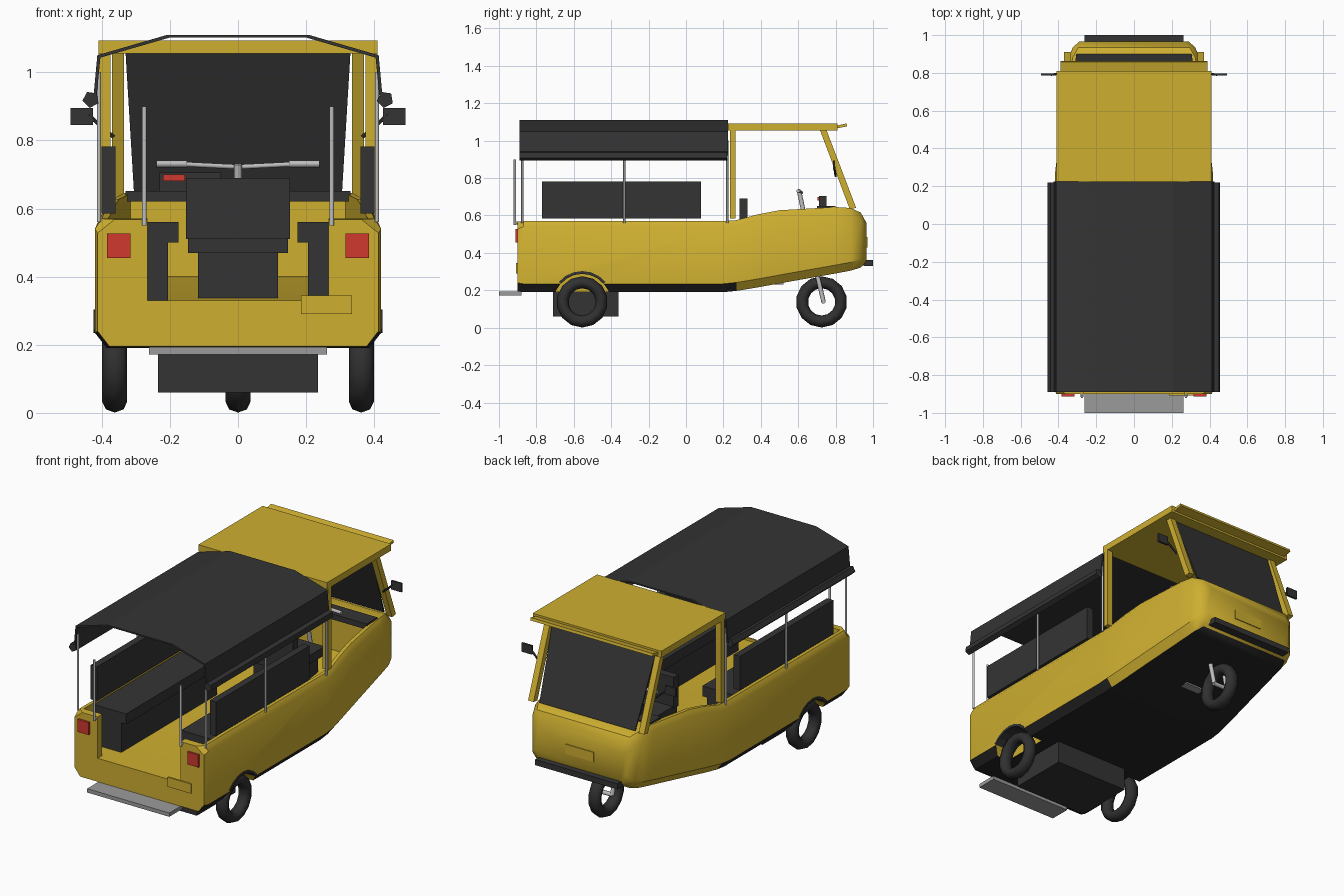
import bpy, bmesh, math
from mathutils import Vector

if "Cube" in bpy.data.objects:
    bpy.data.objects.remove(bpy.data.objects["Cube"], do_unlink=True)


def material(name, r, g, b):
    m = bpy.data.materials.new(name)
    m.use_nodes = True
    m.diffuse_color = (r, g, b, 1)
    m.node_tree.nodes["Principled BSDF"].inputs["Base Color"].default_value = (r, g, b, 1)
    return m


yellow = material("yellow paint", .62, .43, .03)
black = material("black vinyl", .034, .034, .034)
under = material("underside black", .018, .018, .018)
rubber = material("tyre rubber", .03, .03, .03)
silver = material("silver metal", .52, .52, .52)
grey = material("step grey", .33, .33, .33)
red = material("red lens", .62, .04, .028)


def finish(name, bm, *mats):
    bmesh.ops.recalc_face_normals(bm, faces=bm.faces)
    me = bpy.data.meshes.new(name)
    bm.to_mesh(me)
    bm.free()
    ob = bpy.data.objects.new(name, me)
    bpy.context.collection.objects.link(ob)
    for m in mats:
        me.materials.append(m)
    return ob


def smooth(ob, angle=40):
    bpy.ops.object.select_all(action='DESELECT')
    ob.select_set(True)
    bpy.context.view_layer.objects.active = ob
    bpy.ops.object.shade_smooth_by_angle(angle=math.radians(angle))


def loft(name, rings, *mats):
    """Closed solid through rings of equal point count."""
    bm = bmesh.new()
    loops = [[bm.verts.new(p) for p in ring] for ring in rings]
    n = len(loops[0])
    for a, b in zip(loops, loops[1:]):
        for i in range(n):
            j = (i + 1) % n
            bm.faces.new((a[i], a[j], b[j], b[i]))
    bm.faces.new(loops[0])
    bm.faces.new(loops[-1])
    return finish(name, bm, *mats)


def box(name, x, y, z, mat, s=1):
    x0, x1 = sorted((x[0] * s, x[1] * s))
    ring = lambda v: [(x0, v, z[0]), (x1, v, z[0]), (x1, v, z[1]), (x0, v, z[1])]
    return loft(name, [ring(y[0]), ring(y[1])], mat)


def rod(name, a, b, r, mat, sides=8):
    a, b = Vector(a), Vector(b)
    d = (b - a).normalized()
    u = d.orthogonal().normalized()
    v = d.cross(u)
    angles = [math.tau * i / sides for i in range(sides)]
    ring = lambda c: [c + r * (math.cos(t) * u + math.sin(t) * v) for t in angles]
    ob = loft(name, [ring(a), ring(b)], mat)
    if sides > 6:
        smooth(ob, 50)
    return ob


def section(y, w, zb, zt, cx=.02, cz=.03, bx=.035, bz=.045):
    """Eight-sided hull section with cut corners."""
    half = [(w - bx, zb), (w, zb + bz), (w, zt - cz), (w - cx, zt)]
    return [(x, y, z) for x, z in half] + [(-x, y, z) for x, z in reversed(half)]


def cut(ob, cutter):
    mod = ob.modifiers.new("cut", 'BOOLEAN')
    mod.operation, mod.solver, mod.object = 'DIFFERENCE', 'EXACT', cutter
    bpy.context.view_layer.objects.active = ob
    bpy.ops.object.modifier_apply(modifier=mod.name)
    bpy.data.objects.remove(cutter, do_unlink=True)


# Body tub: lofted hull, hollowed out
hull = [(-.87, .42, .19, .57), (.2, .42, .19, .57), (.27, .418, .197, .575),
        (.38, .405, .215, .605), (.5, .391, .237, .628), (.8, .355, .29, .645),
        (.88, .345, .305, .64)]
rings = [section(-.9, .412, .195, .568, .05, .04)] + [section(*h) for h in hull]
rings += [section(.935, .325, .322, .615, .03, .04), section(.965, .29, .355, .56, .03, .03)]
body = loft("body", rings, yellow, under)
for f in body.data.polygons:
    if f.normal.z < -.9 or (f.normal.z < -.3 and f.center.y < .25):
        f.material_index = 1
cut(body, loft("cabin_cutter", [section(y, w, zb, .9, .01, .01, .01, .01) for y, w, zb in
                                [(-.86, .38, .33), (.25, .38, .33), (.78, .315, .40)]], yellow))
cut(body, box("door_cutter", (-.265, .265), (-1, -.8), (.33, .8), yellow))
for s in (-1, 1):
    cut(body, rod("arch_cutter", (s * .31, -.555, .14), (s * .5, -.555, .14), .152, yellow, 16))
smooth(body, 35)

# Wheels and front fork
wheels = [("front_wheel", 0, .725), ("rear_wheel_right", -.362, -.555), ("rear_wheel_left", .362, -.555)]
for name, x, y in wheels:
    bpy.ops.mesh.primitive_torus_add(major_segments=14, minor_segments=8, major_radius=.105,
                                     minor_radius=.032, location=(x, y, .138),
                                     rotation=(0, math.pi / 2, 0))
    tyre = bpy.context.object
    tyre.name, tyre.scale.z = name, 1.15
    tyre.data.materials.append(rubber)
    smooth(tyre, 60)
for s in (-1, 1):
    rod("fork_leg", (s * .045, .735, .14), (s * .045, .70, .29), .012, silver)
rod("front_axle", (-.05, .735, .14), (.05, .735, .14), .012, silver)
rod("steering_column", (0, .70, .28), (0, .605, .73), .012, silver)

# Handlebar, bent in the middle, with grips
for s in (-1, 1):
    rod("handlebar", (0, .62, .722), (s * .16, .605, .73), .007, silver)
    rod("grip", (s * .15, .605, .731), (s * .24, .60, .731), .01, silver)

# Mudguard arcs over the rear wheels
for s in (-1, 1):
    arc = []
    for i in range(7):
        t = math.radians(40 + 100 * i / 6)
        arc.append([(s * x, -.555 + r * math.cos(t), .14 + r * math.sin(t))
                    for x, r in ((.32, .148), (.424, .148), (.424, .163), (.32, .163))])
    loft("mudguard", arc, black)

# Undercarriage, step and bumper
box("underbody_box", (-.235, .235), (-.71, -.36), (.06, .195), black)
box("rear_step", (-.262, .262), (-1, -.88), (.172, .194), grey)
box("front_bumper", (-.262, .262), (.95, 1), (.33, .362), black)
box("pedal_bracket", (-.06, .06), (.42, .52), (.232, .26), grey)
box("front_plate", (-.09, .09), (.96, .97), (.43, .485), yellow)
box("rear_plate", (.185, .335), (-.908, -.898), (.29, .345), yellow)

# Side benches, backrests, lamps and rails
for s in (-1, 1):
    box("bench_base", (.205, .38), (-.77, .10), (.33, .50), black, s)
    box("bench_seat", (.175, .38), (-.77, .10), (.50, .56), black, s)
    box("bench_back", (.36, .40), (-.77, .08), (.585, .782), black, s)
    box("tail_light", (.315, .385), (-.912, -.895), (.455, .527), red, s)
    rod("grab_rail", (s * .275, -.915, .55), (s * .275, -.915, .9), .007, silver)
    rod("grab_rail_foot", (s * .275, -.915, .56), (s * .275, -.88, .56), .007, silver)
    for y, top in ((-.875, 1.0), (-.33, .93), (.22, 1.0)):
        rod("canopy_pole", (s * .408, y, .56), (s * .408, y, top), .006, silver)

# Driver seat
box("driver_seat_base", (-.117, .117), (.31, .56), (.33, .47), black)
box("driver_seat", (-.147, .147), (.29, .58), (.47, .52), black)
box("driver_seat_back", (-.152, .152), (.285, .33), (.51, .69), black)

# Dashboard and instruments
box("dashboard", (-.33, .33), (.70, .80), (.62, .652), black)
box("instrument_box", (-.23, -.05), (.71, .75), (.645, .705), black)
box("warning_lamp", (-.22, -.155), (.703, .711), (.68, .7), red)

# Cab roof, visor, posts and windscreen
box("cab_roof", (-.41, .41), (.225, .81), (1.055, 1.093), yellow)
strip = [(.79, 1.062), (.862, 1.077), (.858, 1.092), (.79, 1.077)]
loft("visor", [[(x, y, z) for y, z in strip] for x in (-.39, .39)], yellow)
for s in (-1, 1):
    box("door_post", (.374, .41), (.235, .265), (.585, 1.06), yellow, s)
    slant = [(.715, 1.06), (.75, 1.06), (.91, .64), (.875, .635)]
    loft("windscreen_pillar", [[(s * x, y, z) for y, z in slant] for x in (.335, .37)], yellow)
pane = [(-.33, .74, 1.055), (.33, .74, 1.055), (.305, .9, .64), (-.305, .9, .64)]
loft("windscreen", [pane, [(x, y - .008, z) for x, y, z in pane]], black)

# Mirrors on angled arms
for s in (-1, 1):
    rod("mirror_arm", (s * .365, .80, .81), (s * .44, .79, .875), .006, black, 6)
    box("mirror", (.425, .492), (.785, .797), (.845, .895), black, s)

# Canopy: thin folded sheet with rolled side curtains
outer = [(.425, .92), (.413, 1.05), (.207, 1.11)]
inner = [(.20, 1.102), (.404, 1.043), (.416, .92)]
fold = outer + [(-x, z) for x, z in reversed(outer)]
fold += [(-x, z) for x, z in reversed(inner)][0:3] + [(x, z) for x, z in reversed(inner)][3:]
fold += [(x, z) for x, z in inner]
loft("canopy", [[(x, y, z) for x, z in fold] for y in (-.89, .225)], black)
for s in (-1, 1):
    rod("rolled_curtain", (s * .432, -.89, .92), (s * .432, .22, .92), .025, black, 5)
